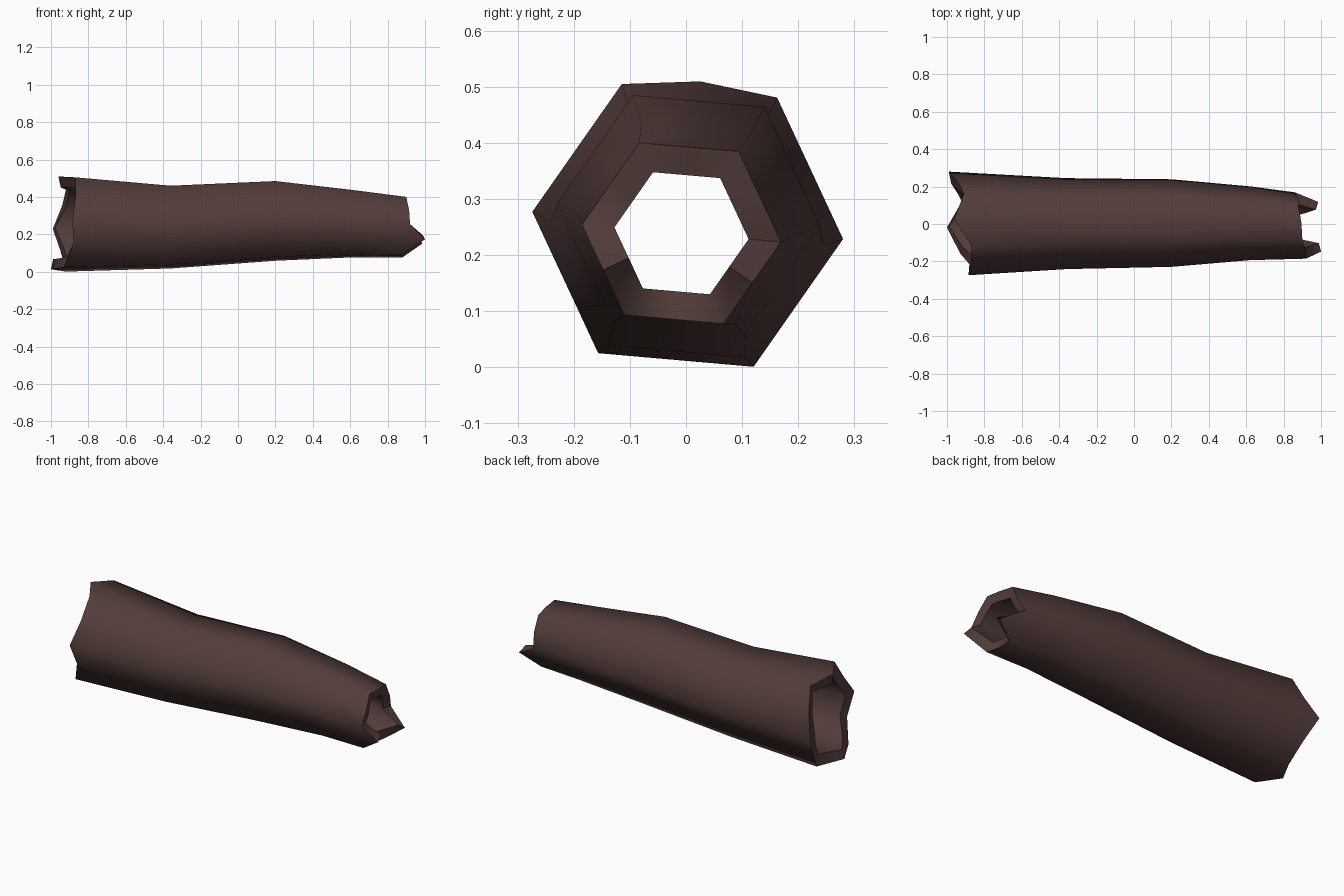
import bpy, bmesh
from math import sin, cos, radians

cube = bpy.data.objects.get("Cube")
if cube:
    bpy.data.objects.remove(cube)

# Bark colour
bark = bpy.data.materials.new("dark_brown_bark")
bark.use_nodes = True
colour = (0.085, 0.046, 0.043, 1)
bark.diffuse_color = colour
shader = bark.node_tree.nodes["Principled BSDF"]
shader.inputs["Base Color"].default_value = colour
shader.inputs["Roughness"].default_value = 0.9

# Cross-sections along the trunk: x, centre y, centre z, outer radius, inner radius
STATIONS = [
    (-0.88, 0.003, 0.253, 0.278, 0.215),
    (-0.36, 0.002, 0.239, 0.244, 0.185),
    (0.20, 0.005, 0.272, 0.235, 0.170),
    (0.62, 0.004, 0.257, 0.198, 0.142),
    (0.88, -0.008, 0.239, 0.178, 0.120),
]
# Broken ends: x of each rim point, alternating hexagon corners and edge middles
WIDE_END = [-0.99, -0.94, -0.91, -0.96, -0.87, -0.87,
            -0.885, -0.88, -0.93, -1.0, -0.92, -0.95]
NARROW_END = [0.86, 0.88, 0.88, 0.895, 0.90, 0.915,
              0.92, 1.0, 0.88, 0.87, 0.88, 0.985]
SIDES = 12


def ring(bm, index, inner):
    x, cy, cz, outer_r, inner_r = STATIONS[index]
    radius = inner_r if inner else outer_r
    verts = []
    for i in range(SIDES):
        a = radians(30 * i - 5)
        r = radius * (cos(radians(30)) if i % 2 else 1)
        px = x
        if index == 0:
            px = WIDE_END[i] + (0.012 if inner else 0)
            if i == 3:
                r *= 1.07      # upright splinter on the top edge
        elif index == len(STATIONS) - 1:
            px = NARROW_END[i] - (0.012 if inner else 0)
        verts.append(bm.verts.new((px, cy + r * cos(a), cz + r * sin(a))))
    return verts


# Hollow trunk: outside skin, then back through the bore
bm = bmesh.new()
order = range(len(STATIONS))
rings = [ring(bm, k, False) for k in order] + [ring(bm, k, True) for k in reversed(order)]
for k, a in enumerate(rings):
    b = rings[(k + 1) % len(rings)]
    for i in range(SIDES):
        j = (i + 1) % SIDES
        bm.faces.new((a[i], a[j], b[j], b[i]))
bmesh.ops.recalc_face_normals(bm, faces=bm.faces)
mesh = bpy.data.meshes.new("hollow_log")
bm.to_mesh(mesh)
bm.free()
mesh.materials.append(bark)
log = bpy.data.objects.new("hollow_log", mesh)
bpy.context.collection.objects.link(log)

# Soft bark, crisp broken rims
bpy.ops.object.select_all(action="DESELECT")
log.select_set(True)
bpy.context.view_layer.objects.active = log
bpy.ops.object.shade_smooth_by_angle(angle=radians(68))
